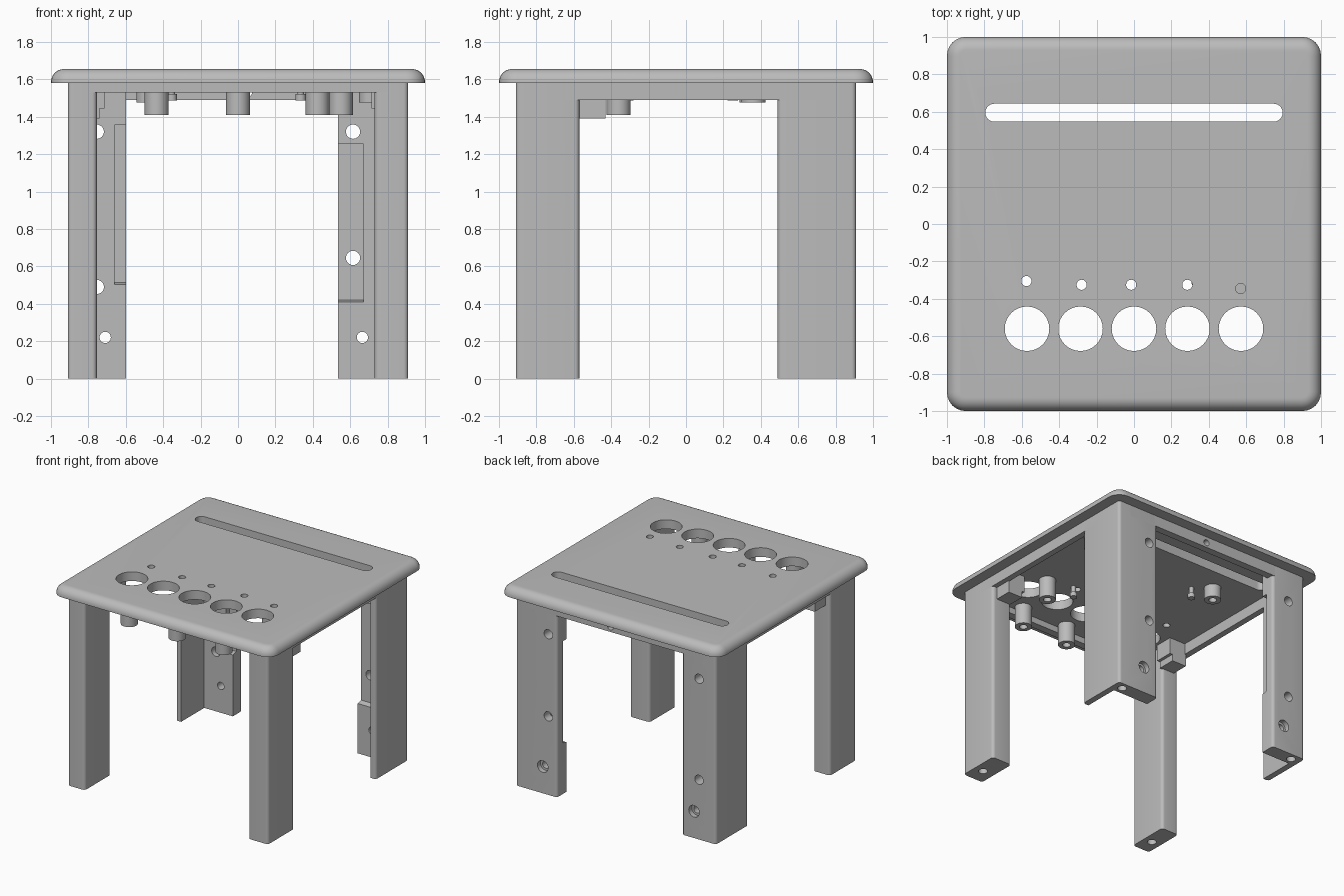
import bpy, bmesh, math
from mathutils import Matrix, Vector

cube = bpy.data.objects.get("Cube")
if cube:
    bpy.data.objects.remove(cube, do_unlink=True)

GREY = (0.5, 0.5, 0.5, 1)
grey = bpy.data.materials.new("plain grey")
grey.use_nodes = True
grey.diffuse_color = GREY
grey.node_tree.nodes["Principled BSDF"].inputs["Base Color"].default_value = GREY

TOP, UNDER, OUT = 1.655, 1.58, 0.91


def finish(name, bm):
    bmesh.ops.recalc_face_normals(bm, faces=bm.faces[:])
    mesh = bpy.data.meshes.new(name)
    bm.to_mesh(mesh)
    bm.free()
    mesh.materials.append(grey)
    obj = bpy.data.objects.new(name, mesh)
    bpy.context.collection.objects.link(obj)
    return obj


def prism(name, outline, z0, z1, round_at=(), radius=0.03, top_round=0):
    """Extrude an xy outline, rounding chosen upright edges and the top rim."""
    bm = bmesh.new()
    face = bm.faces.new([bm.verts.new((x, y, z0)) for x, y in outline])
    ext = bmesh.ops.extrude_face_region(bm, geom=[face])
    bmesh.ops.translate(bm, vec=(0, 0, z1 - z0),
                        verts=[v for v in ext["geom"] if isinstance(v, bmesh.types.BMVert)])
    bmesh.ops.recalc_face_normals(bm, faces=bm.faces[:])
    corners = [Vector(outline[i]) for i in round_at]
    edges = [e for e in bm.edges
             if abs(e.verts[0].co.z - e.verts[1].co.z) > 0.01
             and any((e.verts[0].co.xy - c).length < 1e-4 for c in corners)]
    if edges:
        bmesh.ops.bevel(bm, geom=edges, offset=radius, segments=6, profile=0.5, affect='EDGES')
    if top_round:
        rim = [e for e in bm.edges if all(abs(v.co.z - z1) < 1e-5 for v in e.verts)]
        bmesh.ops.bevel(bm, geom=rim, offset=top_round, segments=8, profile=0.5, affect='EDGES')
    return finish(name, bm)


def rect(x0, x1, y0, y1):
    return [(x0, y0), (x1, y0), (x1, y1), (x0, y1)]


def box(name, x0, x1, y0, y1, z0, z1):
    return prism(name, rect(x0, x1, y0, y1), z0, z1)


def rod(name, centre, radius, length, axis='Z'):
    bm = bmesh.new()
    bmesh.ops.create_cone(bm, cap_ends=True, segments=32, radius1=radius, radius2=radius, depth=length)
    if axis == 'Y':
        bmesh.ops.rotate(bm, verts=bm.verts[:], matrix=Matrix.Rotation(math.pi / 2, 3, 'X'))
    bmesh.ops.translate(bm, vec=centre, verts=bm.verts[:])
    return finish(name, bm)


def cut(obj, cutters):
    """Subtract the cutters, keep the result and discard them."""
    for c in cutters:
        mod = obj.modifiers.new("cut", 'BOOLEAN')
        mod.operation, mod.solver, mod.object = 'DIFFERENCE', 'EXACT', c
    dg = bpy.context.evaluated_depsgraph_get()
    dg.update()
    mesh = bpy.data.meshes.new_from_object(obj.evaluated_get(dg))
    obj.modifiers.clear()
    obj.data = mesh
    for c in cutters:
        bpy.data.objects.remove(c, do_unlink=True)


# Tabletop with rounded rim, round openings, pilot holes and a long slot
table = prism("tabletop", rect(-1, 1, -1, 1), UNDER, TOP, range(4), 0.1, 0.07)
cutters = [rod("cutter", (0.286 * i, -0.56, 1.6), 0.119, 0.4) for i in range(-2, 3)]
cutters += [rod("cutter", (x, y, 1.6), 0.027, 0.4) for x, y in
            ((-0.575, -0.305), (-0.28, -0.325), (-0.015, -0.325), (0.285, -0.325), (0.57, -0.345))]
cutters.append(prism("cutter", rect(-0.795, 0.795, 0.547, 0.643), 1.4, 1.8, range(4), 0.0475))
cut(table, cutters)

# Apron rails, the front one shallower
box("front_apron", -0.8, 0.8, -OUT, -0.85, 1.53, UNDER)
rear_apron = box("rear_apron", -0.8, 0.8, 0.85, OUT, 1.49, UNDER)
cut(rear_apron, [rod("cutter", (0.05, 0.88, 1.53), 0.025, 0.3, 'Y')])
for side, s in (("left", 1), ("right", -1)):
    xs = sorted((s * OUT, s * 0.86))
    box(side + "_apron", *xs, -0.7, 0.7, 1.49, UNDER)

# Solid front legs with a foot hole and stepped corner blocks
for side, s, inner in (("left", 1, 0.73), ("right", -1, 0.755)):
    leg = prism(side + "_front_leg", rect(*sorted((s * inner, s * OUT)), -OUT, -0.57),
                0, UNDER, range(4), 0.025)
    cut(leg, [rod("cutter", (s * 0.83, -0.78, 0), 0.035, 0.2)])
    box(side + "_corner_block", *sorted((s * 0.74, s * 0.87)), -0.58, -0.43, 1.39, UNDER)
    box(side + "_block_step", *sorted((s * 0.715, s * 0.75)), -0.58, -0.43, 1.445, UNDER)

# Angle-shaped rear legs: thin side wall, thick back wall, recess and bolt holes
BACK = 0.79
rear_legs = (
    ("left", 1, 0.535, (0.67, 0.385, 1.255), ((0.615, 1.32, 0.038), (0.615, 0.645, 0.038)), 0.665),
    ("right", -1, 0.6, (0.66, 0.48, 1.355), ((0.755, 1.32, 0.038), (0.755, 0.49, 0.038)), 0.71))
for side, s, inner, (rx, rz0, rz1), bolts, low in rear_legs:
    outline = [(OUT, 0.49), (OUT, OUT), (inner, OUT), (inner, BACK), (0.86, BACK), (0.86, 0.49)]
    leg = prism(side + "_rear_leg", [(s * x, y) for x, y in outline], 0, UNDER, (0, 1, 2), 0.025)
    recess = box("cutter", *sorted((s * (inner - 0.1), s * rx)), BACK - 0.1, BACK + 0.045, rz0, rz1)
    for v in recess.data.vertices:      # sloping sill
        if v.co.z < rz0 + 0.01 and v.co.y > BACK:
            v.co.z += 0.035
    holes = [rod("cutter", (s * x, 0.85, z), r, 0.4, 'Y') for x, z, r in bolts]
    holes += [rod("cutter", (s * low, 0.85, 0.22), 0.03, 0.4, 'Y'),
              rod("cutter", (s * low, OUT, 0.22), 0.048, 0.08, 'Y'),
              rod("cutter", (s * 0.83, 0.85, 0), 0.035, 0.16)]
    cut(leg, [recess] + holes)

# Hollow mounting bosses under the top
bosses = ((-0.435, -0.79, 1.41), (0, -0.79, 1.41), (0.425, -0.79, 1.41),
          (0.55, -0.36, 1.41), (-0.48, 0.35, 1.475), (0.71, 0.36, 1.475))
for x, y, z in bosses:
    boss = rod("mounting_boss", (x, y, (z + UNDER) / 2), 0.064, UNDER - z)
    cut(boss, [rod("cutter", (x, y, z), 0.03, 0.14)])

# Small headed pegs
for x, y in ((0.335, -0.31), (-0.355, 0.25)):
    rod("peg_shaft", (x, y, 1.54), 0.018, 0.08)
    rod("peg_head", (x, y, 1.505), 0.028, 0.035)

# Smooth the rounded surfaces, keep corners crisp
bpy.ops.object.select_all(action='DESELECT')
for o in bpy.context.collection.objects:
    if o.type == 'MESH' and o.data.materials and o.data.materials[0] == grey:
        o.select_set(True)
        bpy.context.view_layer.objects.active = o
bpy.ops.object.shade_smooth_by_angle(angle=math.radians(30))
